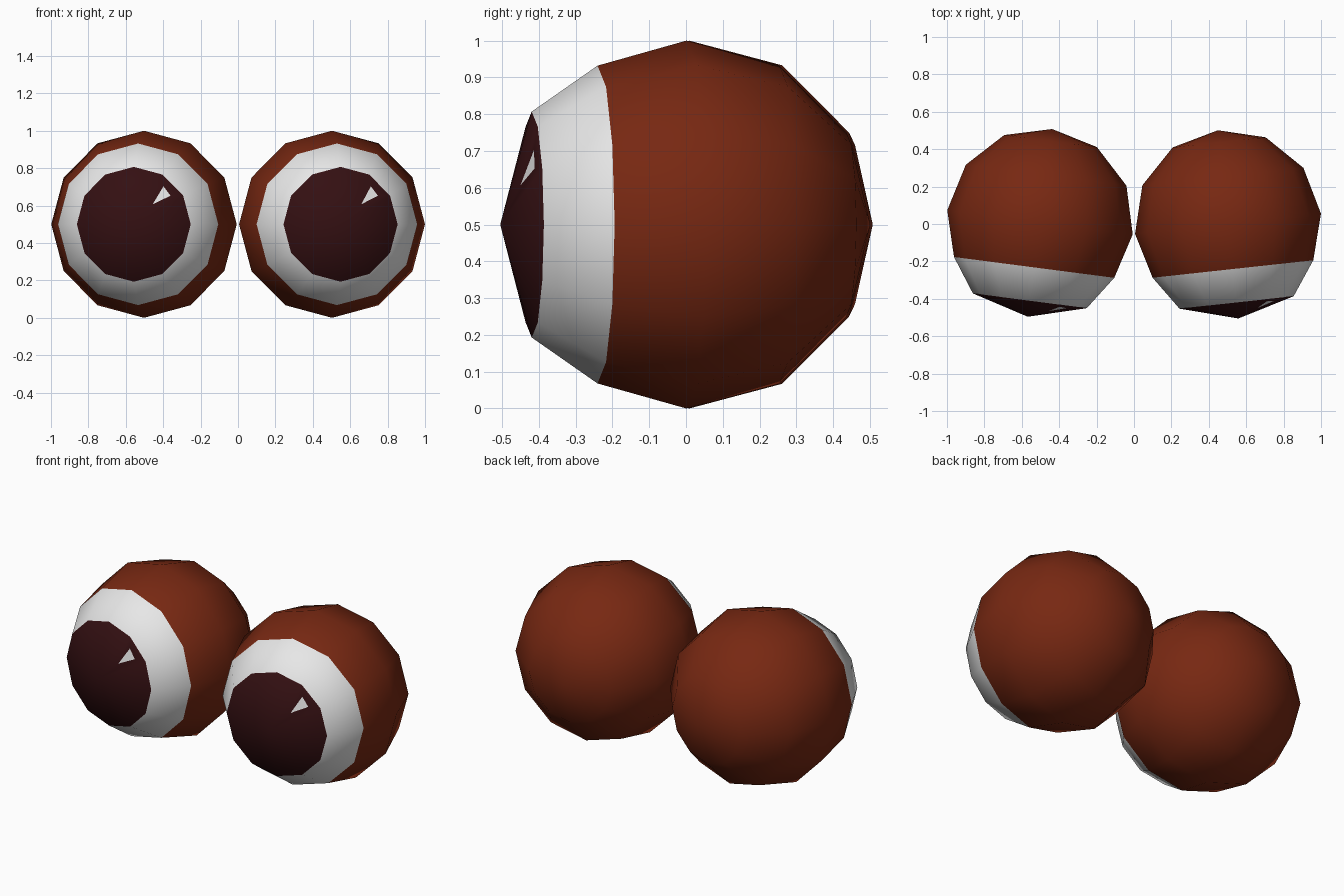
import bpy, bmesh
from math import sin, cos, pi, radians
from mathutils import Vector, Matrix

if "Cube" in bpy.data.objects:
    bpy.data.objects.remove(bpy.data.objects["Cube"])


def material(name, rgb):
    m = bpy.data.materials.new(name)
    m.diffuse_color = (*rgb, 1)
    m.use_nodes = True
    m.node_tree.nodes["Principled BSDF"].inputs["Base Color"].default_value = m.diffuse_color
    return m


BROWN = material("brown", (0.185, 0.021, 0.006))
WHITE = material("white", (0.8, 0.8, 0.8))
DARK = material("dark_maroon", (0.034, 0.005, 0.006))

SIDES = 12
# depth towards the front, ring radius, material of the band that follows
PROFILE = [(0.506, 0, 2), (0.42, 0.307, 1), (0.24, 0.432, 0), (-0.003, 0.5, 0),
           (-0.257, 0.433, 0), (-0.441, 0.25, 0), (-0.506, 0, 0)]


def eyeball(name, x, y, turn):
    bm = bmesh.new()

    # rings around the front-back axis, with a single vertex at each pole
    rings = []
    for d, r, _ in PROFILE:
        count = SIDES if r else 1
        rings.append([bm.verts.new((r * cos(2 * pi * i / SIDES), -d,
                                    r * sin(2 * pi * i / SIDES))) for i in range(count)])

    def face(verts, mat):
        f = bm.faces.new(verts)
        f.material_index = mat
        f.smooth = True

    for k in range(len(rings) - 1):
        a, b, mat = rings[k], rings[k + 1], PROFILE[k][2]
        for i in range(SIDES):
            j = (i + 1) % SIDES
            if len(a) == 1 and i == 1:
                # upper right pupil wedge holds the cut-in glint
                tri = [a[0], b[i], b[j]]
                apex = tri[0].co
                e1, e2 = tri[1].co - apex, tri[2].co - apex
                inner = [bm.verts.new(apex + e1 * u + e2 * v)
                         for u, v in ((0.255, 0.255), (0.63, 0.21), (0.25, 0.62))]
                face(inner, 1)
                for n in range(3):
                    m = (n + 1) % 3
                    face([tri[n], tri[m], inner[m], inner[n]], mat)
            elif len(a) == 1:
                face([a[0], b[i], b[j]], mat)
            elif len(b) == 1:
                face([a[i], b[0], a[j]], mat)
            else:
                face([a[i], b[i], b[j], a[j]], mat)

    bmesh.ops.recalc_face_normals(bm, faces=bm.faces)
    bm.transform(Matrix.Translation((x, y, 0.5)) @ Matrix.Rotation(radians(turn), 4, "Z"))
    mesh = bpy.data.meshes.new(name)
    bm.to_mesh(mesh)
    bm.free()
    for m in (BROWN, WHITE, DARK):
        mesh.materials.append(m)
    bpy.context.collection.objects.link(bpy.data.objects.new(name, mesh))


# the pair looks slightly outwards
eyeball("left_eye", -0.503, 0.006, -7.4)
eyeball("right_eye", 0.503, -0.002, 6.2)
